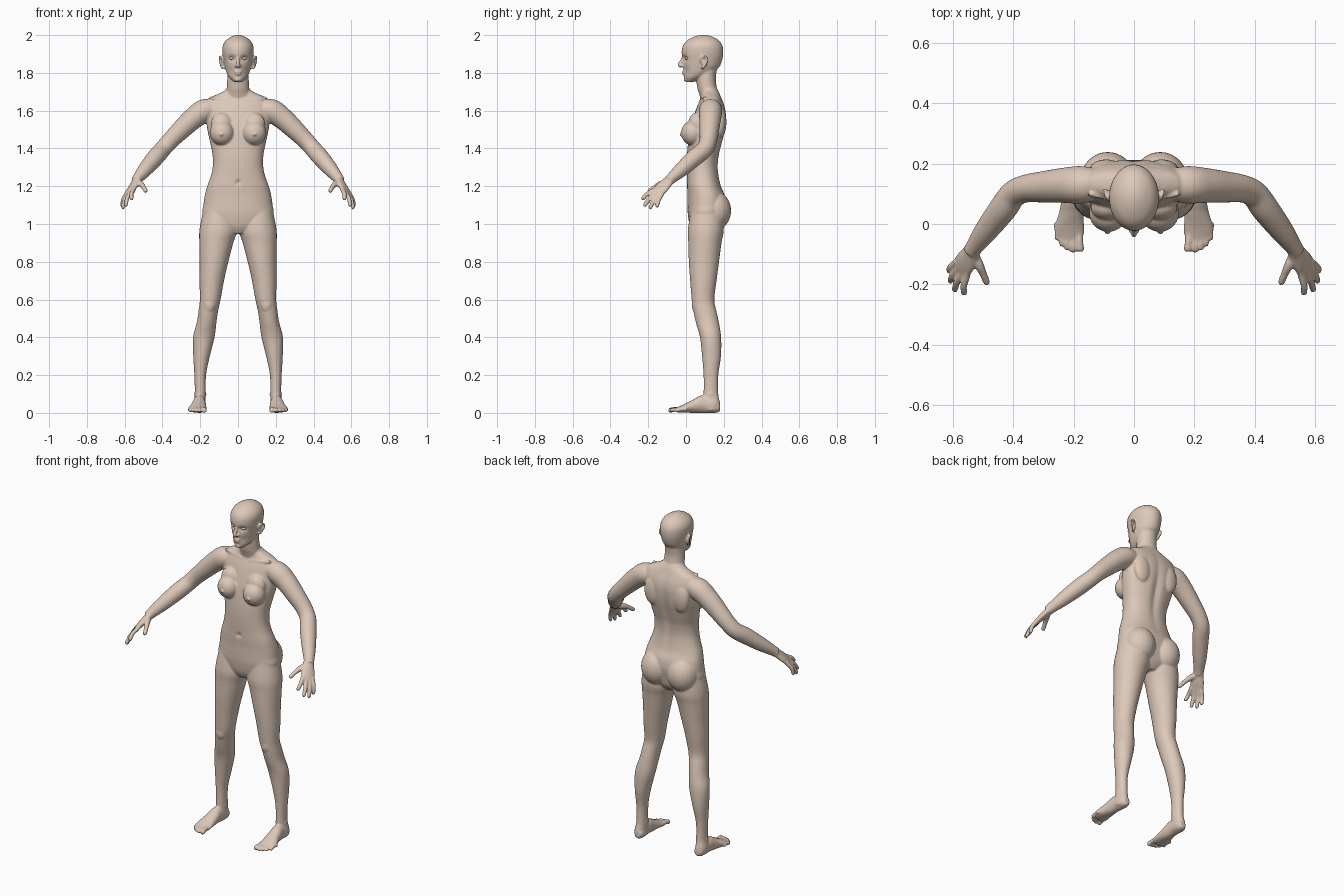
import bpy, bmesh, math
from mathutils import Vector, Matrix

X, Y, Z = Vector((1, 0, 0)), Vector((0, 1, 0)), Vector((0, 0, 1))
bm = bmesh.new()


def spline(rows, sub):
    """Catmull-Rom through rows of (x, y, z, a, b)."""
    out, last = [], len(rows) - 1
    for i in range(last):
        quad = zip(rows[max(i - 1, 0)], rows[i], rows[i + 1], rows[min(i + 2, last)])
        quad = list(quad)
        for k in range(sub):
            t = k / sub
            out.append([0.5 * (2 * q + (r - p) * t + (2 * p - 5 * q + 4 * r - s) * t * t
                               + (3 * q - p - 3 * r + s) * t ** 3) for p, q, r, s in quad])
    return out + [list(rows[-1])]


def loft(rows, ref=Y, axis=None, n=24, sub=5, power=2.0, both=True):
    """Skin elliptical rings along a path; both=True also adds the mirrored side."""
    rows = spline(rows, sub)
    pts = [Vector(r[:3]) for r in rows]
    for side in ((1, -1) if both else (1,)):
        rings = []
        for i, (c, row) in enumerate(zip(pts, rows)):
            t = axis or (pts[min(i + 1, len(pts) - 1)] - pts[max(i - 1, 0)]).normalized()
            u = ref.cross(t).normalized()
            v = t.cross(u)
            a, b = max(row[3], 0.002), max(row[4], 0.002)
            ring = []
            for k in range(n):
                w = 2 * math.pi * k / n
                cs, sn = math.cos(w), math.sin(w)
                p = (c + u * math.copysign(abs(cs) ** (2 / power), cs) * a
                     + v * math.copysign(abs(sn) ** (2 / power), sn) * b)
                ring.append(bm.verts.new((p.x * side, p.y, p.z)))
            rings.append(ring)
        for r0, r1 in zip(rings, rings[1:]):
            for k in range(n):
                bm.faces.new((r0[k], r0[(k + 1) % n], r1[(k + 1) % n], r1[k]))
        bm.faces.new(rings[0][::-1])
        bm.faces.new(rings[-1])


def tube(points, ref=Y, n=12, both=True):
    """Round tube through (x, y, z, radius) points."""
    loft([(*p, p[3]) for p in points], ref, n=n, both=both)


def blob(c, r):
    """Ellipsoid, mirrored when off centre."""
    for side in ((1, -1) if c[0] else (1,)):
        m = Matrix.Translation((c[0] * side, c[1], c[2])) @ Matrix.Diagonal((*r, 1))
        bmesh.ops.create_uvsphere(bm, u_segments=24, v_segments=16, radius=1, matrix=m)


def dent(c, r, push):
    """Soft local push of everything built so far."""
    for v in bm.verts:
        d = sum(((v.co[i] - c[i]) / r[i]) ** 2 for i in range(3))
        if d < 9:
            v.co += Vector(push) * math.exp(-d)


# Head: depth, height, half width, half depth
head = [(.02, 1.752, .022, .02), (.043, 1.775, .046, .052), (.065, 1.80, .06, .076),
        (.08, 1.83, .069, .095), (.086, 1.86, .075, .103), (.087, 1.90, .081, .11),
        (.088, 1.94, .081, .106), (.09, 1.97, .066, .086), (.092, 1.991, .038, .05),
        (.092, 2.001, .012, .016)]
loft([(0, *r) for r in head], axis=Z, n=64, sub=8, both=False)
for s in (1, -1):
    dent((.032 * s, -.01, 1.877), (.02, .03, .013), (0, .015, 0))
    dent((.045 * s, .0, 1.81), (.02, .03, .02), (0, .005, 0))

# Nose, lips, chin, ears
tube([(0, -.012, 1.89, .007), (0, -.024, 1.865, .008), (0, -.034, 1.843, .0105),
      (0, -.022, 1.832, .009)], both=False)
blob((.011, -.018, 1.838), (.008, .011, .008))
blob((0, -.012, 1.807), (.02, .009, .0055))
blob((0, -.011, 1.794), (.017, .009, .006))
blob((0, .003, 1.766), (.022, .016, .014))
tube([(.076, .078, 1.86, .006), (.087, .083, 1.88, .006), (.095, .1, 1.886, .006),
      (.097, .113, 1.872, .006), (.093, .106, 1.848, .006), (.083, .092, 1.828, .007),
      (.076, .084, 1.826, .006)], X)
blob((.083, .096, 1.857), (.007, .016, .026))

# Neck and torso
loft([(0, .135, 1.65, .08, .055), (0, .122, 1.69, .066, .053), (0, .112, 1.72, .06, .052),
      (0, .106, 1.77, .057, .052), (0, .11, 1.83, .055, .055)], axis=Z, both=False)
torso = [(.1, .95, .05, .06), (.105, .99, .14, .085), (.107, 1.05, .187, .097),
         (.11, 1.1, .183, .102), (.107, 1.15, .176, .099), (.096, 1.2, .163, .09),
         (.09, 1.25, .145, .085), (.087, 1.3, .134, .083), (.09, 1.36, .134, .085),
         (.1, 1.42, .145, .09), (.115, 1.5, .162, .093), (.127, 1.57, .17, .086),
         (.132, 1.62, .174, .074), (.133, 1.66, .16, .058), (.132, 1.682, .12, .05),
         (.128, 1.70, .08, .046), (.12, 1.72, .055, .042)]
loft([(0, *r) for r in torso], axis=Z, n=64, sub=7, power=2.25, both=False)
dent((0, .2, 1.42), (.022, .06, .17), (0, -.012, 0))
dent((0, .0, 1.22), (.009, .02, .012), (0, .012, 0))

# Bust, shoulder blades, collarbones, buttocks
blob((.085, .036, 1.482), (.064, .062, .066))
blob((.086, .055, 1.528), (.058, .043, .062))
blob((.088, -.027, 1.474), (.008, .008, .008))
blob((.092, .182, 1.54), (.055, .032, .085))
tube([(.018, .078, 1.652, .008), (.08, .085, 1.659, .007), (.15, .1, 1.668, .008)])
blob((.087, .149, 1.07), (.09, .09, .105))

# Legs and kneecaps
loft([(.1, .11, 1.07, .085, .085), (.104, .105, .97, .1, .095), (.115, .1, .9, .09, .088),
      (.127, .095, .8, .076, .08), (.139, .092, .7, .065, .07), (.147, .09, .6, .055, .06),
      (.157, .1, .54, .052, .061), (.166, .113, .48, .052, .061), (.181, .13, .4, .057, .056),
      (.193, .135, .3, .044, .05), (.2, .132, .2, .031, .039), (.2, .132, .1, .029, .039),
      (.204, .135, .05, .033, .045), (.204, .135, .012, .03, .04)], axis=-Z, n=32)
blob((.151, .052, .575), (.03, .022, .045))
blob((.2, .13, .098), (.034, .018, .018))

# Feet and toes
loft([(.2, .181, .03, .018, .022), (.202, .155, .033, .031, .033), (.205, .09, .047, .034, .047),
      (.208, .04, .036, .04, .036), (.213, 0, .026, .047, .025), (.213, -.03, .019, .048, .018),
      (.21, -.05, .016, .038, .013)], ref=Z, axis=-Y)
for x, y, r in ((.179, -.085, .014), (.203, -.087, .0105), (.222, -.08, .01),
                (.239, -.067, .0095), (.254, -.047, .0095)):
    tube([(x + .004, y + .05, .018, r), (x + .001, y + .02, .019, r * .9),
          (x, y, .013, r), (x, y - .007, .012, r * .6)], Z)

# Arms
tube([(.11, .132, 1.605, .05), (.175, .13, 1.6, .062), (.235, .128, 1.56, .058),
      (.3, .123, 1.5, .052), (.36, .117, 1.44, .046), (.4, .098, 1.395, .045),
      (.435, .05, 1.355, .046), (.49, -.022, 1.29, .039), (.525, -.07, 1.248, .03),
      (.54, -.092, 1.228, .027)], n=28)

# Hands: palm, then fingers fanned across the knuckle line
across = Vector((.61, .71, -.355))
palm_n = Vector((-.70, .27, -.66))
knuckle = Vector((.573, -.15, 1.168))
loft([(.525, -.07, 1.248, .026, .022), (.542, -.1, 1.22, .033, .019),
      (.56, -.128, 1.191, .04, .017), (.575, -.153, 1.165, .038, .012)], ref=palm_n)
tips = ((.564, -.234, 1.13), (.596, -.222, 1.095), (.611, -.192, 1.082), (.615, -.155, 1.09))
for k, tip in enumerate(tips):
    base = knuckle + across * (k - 1.5) * .02
    tip = Vector(tip)
    mid = base.lerp(tip, .5) - palm_n * .007
    tube([(*(base - (tip - base) * .2), .011), (*base, .0125), (*mid, .0115),
          (*base.lerp(tip, .93), .0105), (*tip, .006)], palm_n)
tube([(.532, -.1, 1.222, .017), (.514, -.135, 1.212, .016), (.5, -.165, 1.195, .0125),
      (.489, -.192, 1.176, .0115), (.486, -.2, 1.17, .007)], palm_n)

# Fuse everything into one smooth skin
skin = bpy.data.materials.new("skin")
skin.diffuse_color = (.72, .58, .48, 1)
bmesh.ops.recalc_face_normals(bm, faces=bm.faces)
mesh = bpy.data.meshes.new("body")
bm.to_mesh(mesh)
bm.free()
mesh.materials.append(skin)
body = bpy.data.objects.new("body", mesh)
bpy.context.collection.objects.link(body)
fuse = body.modifiers.new("fuse", "REMESH")
fuse.mode = "VOXEL"
fuse.voxel_size = .0052
fuse.use_smooth_shade = True
soften = body.modifiers.new("soften", "SMOOTH")
soften.factor = .5
soften.iterations = 3

# Eyes
for name, s in (("left_eye", 1), ("right_eye", -1)):
    bpy.ops.mesh.primitive_uv_sphere_add(segments=24, ring_count=14, radius=1,
                                         location=(.032 * s, .006, 1.877))
    eye = bpy.context.object
    eye.name = name
    eye.scale = (.016, .0125, .0085)
    eye.data.materials.append(skin)
    bpy.ops.object.shade_smooth()
